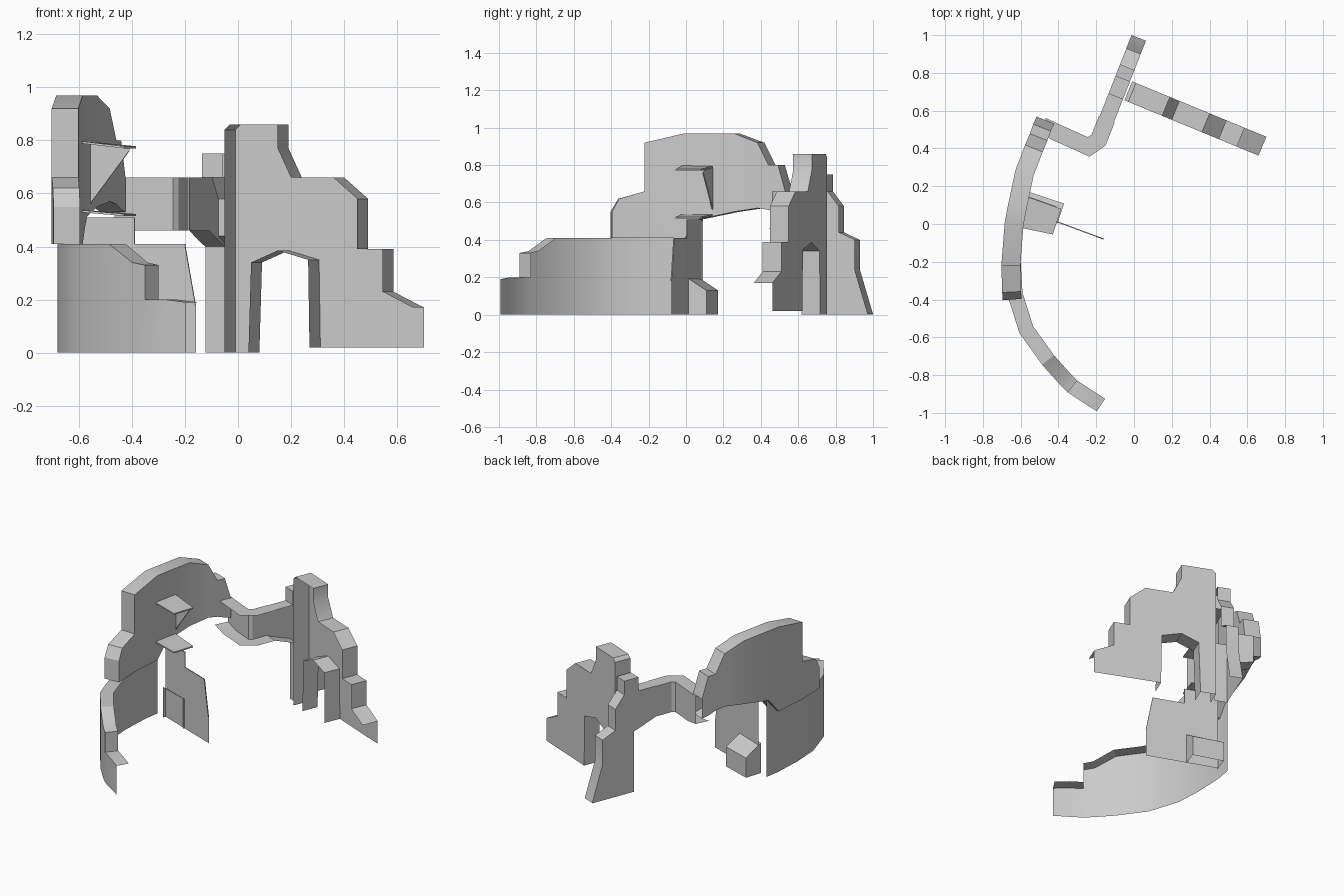
import bpy
import bmesh
from mathutils import Vector

if "Cube" in bpy.data.objects:
    bpy.data.objects.remove(bpy.data.objects["Cube"], do_unlink=True)

GREY = (0.6, 0.6, 0.6, 1.0)
stone = bpy.data.materials.new("grey_stone")
stone.use_nodes = True
stone.diffuse_color = GREY
stone.node_tree.nodes["Principled BSDF"].inputs["Base Color"].default_value = GREY


def finish(name, bm):
    """Clean the mesh, give it the stone material and shade it."""
    bmesh.ops.remove_doubles(bm, verts=bm.verts, dist=0.0005)
    bmesh.ops.dissolve_degenerate(bm, edges=bm.edges, dist=0.0005)
    bmesh.ops.recalc_face_normals(bm, faces=bm.faces)
    mesh = bpy.data.meshes.new(name)
    bm.to_mesh(mesh)
    bm.free()
    mesh.materials.append(stone)
    obj = bpy.data.objects.new(name, mesh)
    bpy.context.collection.objects.link(obj)
    bpy.ops.object.select_all(action="DESELECT")
    obj.select_set(True)
    bpy.context.view_layer.objects.active = obj
    bpy.ops.object.shade_smooth_by_angle(angle=0.5)


def offsets(plan, width):
    """Mitred sideways offset at every point of the centre line."""
    result = []
    for i, here in enumerate(plan):
        before = [p for p in plan[:i] if (p - here).length > 0.001]
        after = [p for p in plan[i:] if (p - here).length > 0.001]
        dirs = []
        if before:
            dirs.append((here - before[-1]).normalized())
        if after:
            dirs.append((after[0] - here).normalized())
        tangent = sum(dirs, Vector((0, 0))).normalized()
        side = Vector((-tangent.y, tangent.x))
        result.append(side * (width / 2) / max(0.5, tangent.dot(dirs[0])))
    return result


def wall(name, stations, width, inner=False, start=False, end=False):
    """Wall along stations (x, y, bottom, top); a repeated x, y makes a step.
    The outer face, top and raised undersides are built; the inner face and
    the end caps only on request, and the foot on the ground stays open."""
    plan = [Vector(s[:2]) for s in stations]
    bm = bmesh.new()
    rings = []
    for point, off, (_, _, low, high) in zip(plan, offsets(plan, width), stations):
        left, right = point + off, point - off
        rings.append([bm.verts.new((p.x, p.y, z)) for p, z in
                      ((left, low), (right, low), (right, high), (left, high))])
    for a, b in zip(rings, rings[1:]):
        raised = max(a[0].co.z, b[0].co.z) > 0.03
        for k, wanted in enumerate((raised, inner, True, True)):
            if wanted:
                n = (k + 1) % 4
                bm.faces.new((a[k], a[n], b[n], b[k]))
    if start:
        bm.faces.new(rings[0])
    if end:
        bm.faces.new(rings[-1])
    bmesh.ops.delete(bm, geom=[v for v in bm.verts if not v.link_faces],
                     context="VERTS")
    finish(name, bm)


def along(start, end, axis, rows):
    """Stations on a straight line, from rows of (coordinate, bottom, top)."""
    a, b = Vector(start), Vector(end)
    stations = []
    for value, low, high in rows:
        p = a.lerp(b, (value - a[axis]) / (b[axis] - a[axis]))
        stations.append((p.x, p.y, low, high))
    return stations


def ledge(name, outline, height, drop):
    """Thin plate with the given plan outline, sinking towards its tip."""
    bm = bmesh.new()
    verts = [bm.verts.new((x, y, height - drop * (x > -0.5))) for x, y in outline]
    grown = bmesh.ops.extrude_face_region(bm, geom=[bm.faces.new(verts)])["geom"]
    tops = [v for v in grown if isinstance(v, bmesh.types.BMVert)]
    bmesh.ops.translate(bm, verts=tops, vec=(0, 0, 0.008))
    finish(name, bm)


# Low curved wall, an open shell broken down in steps towards the front
wall("lower_curved_wall", [
    (-0.175, -0.958, 0, 0.19),
    (-0.25, -0.91, 0, 0.20),
    (-0.325, -0.86, 0, 0.20),
    (-0.325, -0.86, 0, 0.33),
    (-0.37, -0.815, 0, 0.34),
    (-0.455, -0.72, 0, 0.41),
    (-0.57, -0.56, 0, 0.41),
    (-0.63, -0.37, 0, 0.41),
    (-0.64, -0.2, 0, 0.41),
    (-0.63, 0.0, 0, 0.41),
    (-0.615, 0.085, 0, 0.51),
], 0.08)

# Tall upper wall, spanning the side gateway
wall("upper_curved_wall", [
    (-0.645, -0.4, 0.41, 0.55),
    (-0.648, -0.36, 0.41, 0.62),
    (-0.652, -0.22, 0.41, 0.66),
    (-0.652, -0.22, 0.41, 0.92),
    (-0.635, 0.0, 0.41, 0.97),
    (-0.62, 0.08, 0.51, 0.97),
    (-0.58, 0.27, 0.55, 0.97),
    (-0.53, 0.40, 0.57, 0.92),
    (-0.505, 0.46, 0.56, 0.80),
    (-0.487, 0.51, 0.54, 0.80),
    (-0.47, 0.55, 0.53, 0.66),
], 0.1, inner=True, start=True)

# Bent bridge between the tall wall and the rear wall
wall("bridge_wall", [
    (-0.485, 0.52, 0.48, 0.66),
    (-0.40, 0.48, 0.46, 0.66),
    (-0.24, 0.408, 0.46, 0.66),
    (-0.187, 0.445, 0.46, 0.66),
    (-0.144, 0.555, 0.46, 0.66),
], 0.09)

# Rear wall with its leg, stepping down to the back
wall("rear_wall", along((-0.187, 0.445), (0.025, 0.985), 1, [
    (0.55, 0.46, 0.66),
    (0.675, 0.41, 0.66),
    (0.675, 0.41, 0.75),
    (0.705, 0.40, 0.75),
    (0.706, 0, 0.75),
    (0.77, 0, 0.75),
    (0.77, 0, 0.66),
    (0.83, 0, 0.58),
    (0.83, 0, 0.44),
    (0.915, 0, 0.40),
    (0.915, 0, 0.24),
    (0.985, 0, 0.003),
]), 0.082)

# Side wing, an open shell with an arched doorway and a stepped ruin line
wall("wing_wall", along((-0.03, 0.705), (0.68, 0.412), 0, [
    (-0.03, 0, 0.84),
    (-0.01, 0, 0.86),
    (0.06, 0, 0.86),
    (0.07, 0.34, 0.86),
    (0.17, 0.385, 0.86),
    (0.17, 0.385, 0.77),
    (0.22, 0.37, 0.66),
    (0.285, 0.35, 0.66),
    (0.29, 0.02, 0.66),
    (0.38, 0.02, 0.66),
    (0.47, 0.02, 0.58),
    (0.47, 0.02, 0.39),
    (0.565, 0.02, 0.39),
    (0.565, 0.02, 0.23),
    (0.68, 0.02, 0.17),
]), 0.108, start=True)

# Thin broken partition inside the curve
wall("partition", along((-0.59, 0.08), (-0.16, -0.08), 0, [
    (-0.59, 0, 0.51),
    (-0.39, 0, 0.51),
    (-0.39, 0, 0.41),
    (-0.20, 0, 0.41),
    (-0.16, 0, 0.18),
]), 0.006)

# Triangular remnant and the ledges left above the partition
wall("upper_remnant", along((-0.58, 0.15), (-0.41, 0.09), 0, [
    (-0.58, 0.53, 0.79),
    (-0.41, 0.76, 0.77),
]), 0.006)
LEDGE = [(-0.60, -0.02), (-0.43, -0.055), (-0.385, 0.08), (-0.58, 0.15)]
ledge("upper_ledge", LEDGE, 0.79, 0.02)
ledge("lower_ledge", LEDGE, 0.53, 0.015)

# Sloping buttress behind the partition
wall("buttress", [(-0.5, 0.035, 0, 0.2), (-0.465, 0.14, 0, 0.13)], 0.2,
     inner=True, end=True)
